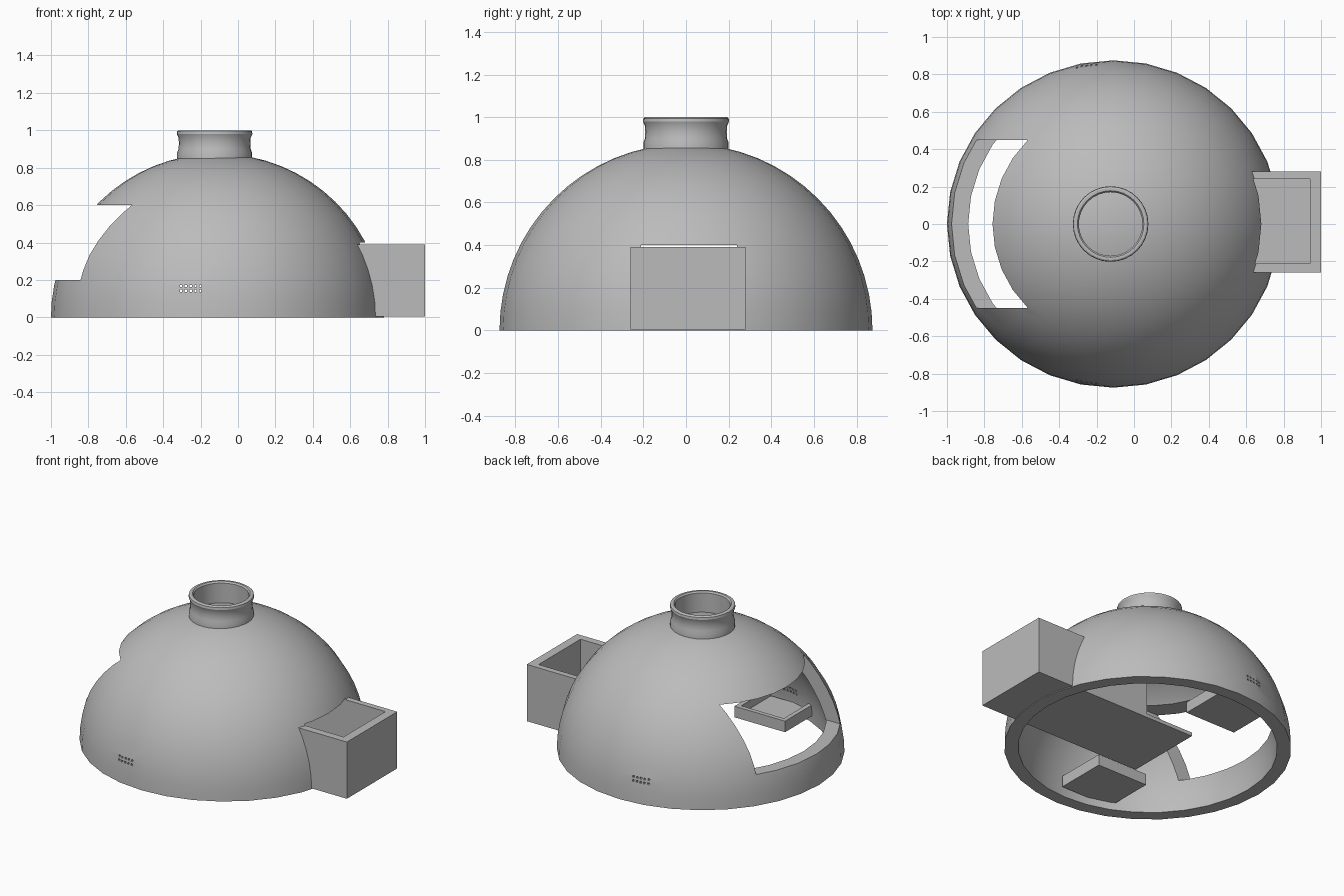
import bpy, bmesh
from math import sin, cos, pi, radians
from mathutils import Matrix, Vector

cube = bpy.data.objects.get("Cube")
if cube:
    bpy.data.objects.remove(cube)

grey = bpy.data.materials.new("plain grey")
grey.use_nodes = True
GREY = (0.5, 0.5, 0.5, 1)
grey.diffuse_color = GREY
grey.node_tree.nodes["Principled BSDF"].inputs["Base Color"].default_value = GREY


def make(name, bm):
    bmesh.ops.recalc_face_normals(bm, faces=bm.faces)
    mesh = bpy.data.meshes.new(name)
    bm.to_mesh(mesh)
    bm.free()
    mesh.materials.append(grey)
    obj = bpy.data.objects.new(name, mesh)
    bpy.context.collection.objects.link(obj)
    return obj


def boxes(name, bounds):
    """One object made of boxes, each given as (x0, x1), (y0, y1), (z0, z1)."""
    bm = bmesh.new()
    for b in bounds:
        mid = Vector([(lo + hi) / 2 for lo, hi in b])
        size = Vector([hi - lo for lo, hi in b])
        bmesh.ops.create_cube(bm, size=1, matrix=Matrix.Translation(mid) @ Matrix.Diagonal(size).to_4x4())
    return make(name, bm)


def lathe(name, profile, segments, closed=True):
    """Spin an (r, z) profile around the z axis."""
    bm = bmesh.new()
    verts = [bm.verts.new((r, 0, z)) for r, z in profile]
    edges = [bm.edges.new(pair) for pair in zip(verts, verts[1:])]
    if closed:
        edges.append(bm.edges.new((verts[-1], verts[0])))
    bmesh.ops.spin(bm, geom=verts + edges, cent=(0, 0, 0), axis=(0, 0, 1),
                   angle=2 * pi, steps=segments)
    bmesh.ops.remove_doubles(bm, verts=bm.verts, dist=0.0005)
    return make(name, bm)


def select(obj):
    bpy.ops.object.select_all(action='DESELECT')
    obj.select_set(True)
    bpy.context.view_layer.objects.active = obj


def cut(obj, bounds):
    cutter = boxes("cutter", bounds)
    cutter.hide_render = True
    mod = obj.modifiers.new("cut", 'BOOLEAN')
    mod.operation, mod.solver, mod.object = 'DIFFERENCE', 'EXACT', cutter
    select(obj)
    bpy.ops.object.modifier_apply(modifier=mod.name)
    bpy.data.objects.remove(cutter)


def smooth(obj):
    select(obj)
    bpy.ops.object.shade_smooth_by_angle(angle=radians(30))


# Dome: thick half shell
RINGS, OUTER, INNER = 16, 0.875, 0.79
arc = [i * pi / 2 / RINGS for i in range(RINGS + 1)]
profile = [(OUTER * cos(a), OUTER * sin(a)) for a in arc]
profile += [(INNER * cos(a), INNER * sin(a)) for a in reversed(arc)]
dome = lathe("dome", profile, 32, closed=True)
dome.data.transform(Matrix.Translation((-0.11, 0, 0)) @ Matrix.Diagonal((0.89 / OUTER, 1, 1, 1)))

# Wide window on the right-hand side, and a passage into the chute
cut(dome, [((-1.2, -0.4), (-0.45, 0.45), (0.2, 0.6))])
cut(dome, [((0.4, 1.1), (-0.21, 0.24), (0.03, 0.4))])

# Vent holes, two rows of five on the front and the back
vents = []
for side in (-1, 1):
    for col in range(5):
        for row in range(2):
            x, z = -0.305 + col * 0.026, 0.142 + row * 0.026
            y = sorted((side * 0.7, side * 1.0))
            vents.append(((x - 0.006, x + 0.006), y, (z - 0.006, z + 0.006)))
cut(dome, vents)
smooth(dome)

# Collar on top, with a slightly pinched waist
collar = lathe("top_collar", [(0.17, 0.84), (0.2, 0.84), (0.2, 0.88), (0.193, 0.9),
                              (0.191, 0.93), (0.193, 0.96), (0.202, 0.98), (0.2, 0.995),
                              (0.192, 1.0), (0.178, 1.0), (0.17, 0.99)], 32)
collar.location.x = -0.125
smooth(collar)

# Chute: open-topped box whose floor runs on into the dome
chute = boxes("chute", [((-0.23, 1), (-0.26, 0.28), (0.005, 0.39))])
cut(chute, [((-0.5, 0.94), (-0.21, 0.24), (0.03, 0.6))])
cut(chute, [((-0.5, 0.13), (-0.5, 0.5), (0.03, 0.6))])

# Trays inside, behind the vents
for name, side in (("front_tray", -1), ("back_tray", 1)):
    span = lambda a, b: sorted((side * a, side * b))
    tray = boxes(name, [((-0.45, -0.07), span(0.42, 0.77), (0.05, 0.125))])
    cut(tray, [((-0.42, -0.1), span(0.45, 0.9), (0.07, 0.3))])
